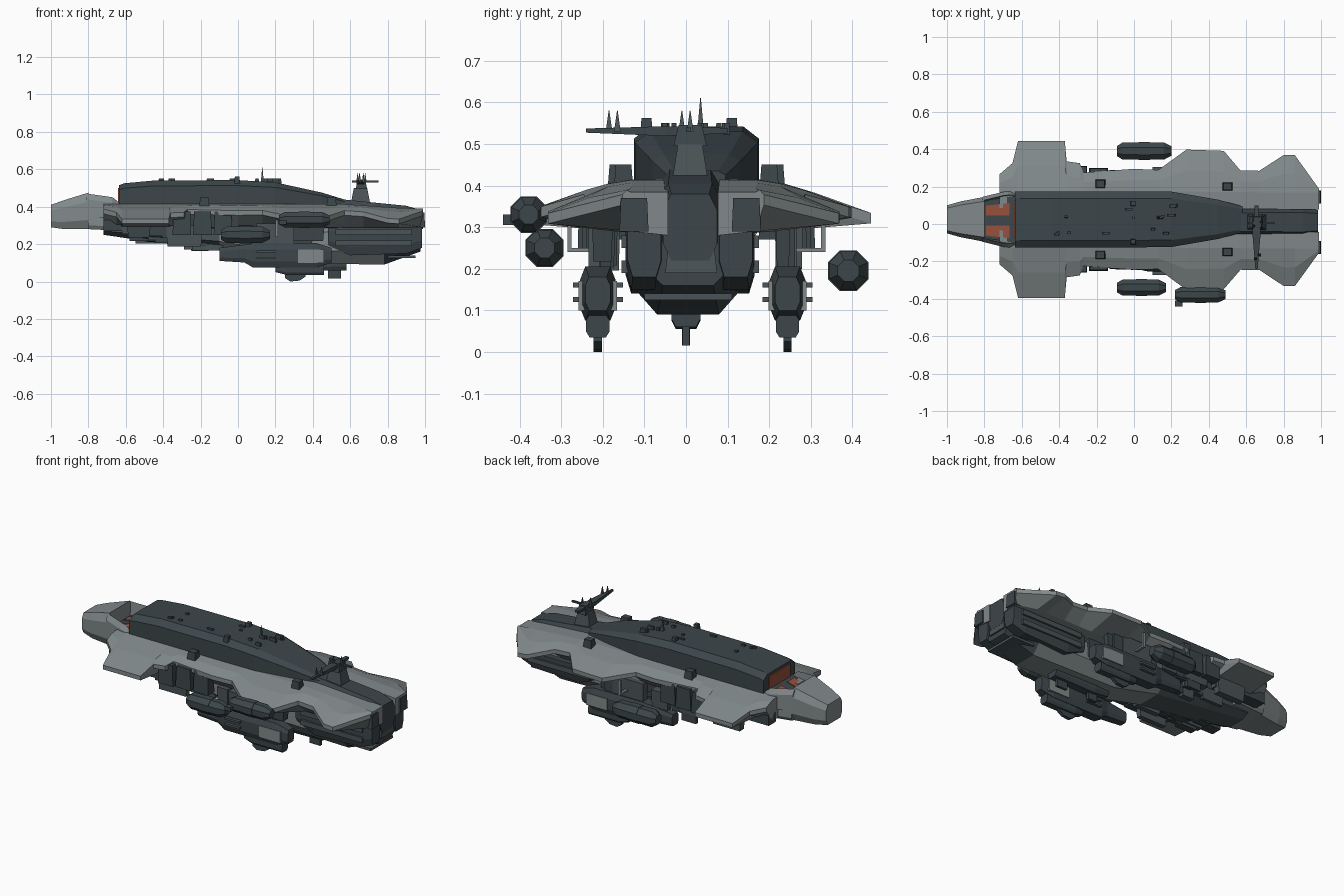
import bpy, bmesh, math, random

random.seed(4)
default_cube = bpy.data.objects.get("Cube")
if default_cube:
    bpy.data.objects.remove(default_cube, do_unlink=True)

MID = 0.025  # centre line of the ship in y
SIDES = ((1, "left"), (-1, "right"))


def material(name, colour):
    mat = bpy.data.materials.new(name)
    mat.use_nodes = True
    mat.diffuse_color = (*colour, 1)
    shader = next(n for n in mat.node_tree.nodes if n.type == "BSDF_PRINCIPLED")
    shader.inputs["Base Color"].default_value = (*colour, 1)
    shader.inputs["Roughness"].default_value = 0.8
    return mat


LIGHT = material("pale_grey_armour", (0.22, 0.25, 0.255))
DARK = material("dark_slate", (0.045, 0.061, 0.068))
STEEL = material("steel_grey", (0.07, 0.088, 0.095))
ORANGE = material("rust_orange", (0.3, 0.08, 0.045))


def loft(name, rings, mat):
    """Skin a list of rings of 3D points and cap both ends."""
    bm = bmesh.new()
    loops = [[bm.verts.new(p) for p in ring] for ring in rings]
    count = len(loops[0])
    for a, b in zip(loops, loops[1:]):
        for i in range(count):
            j = (i + 1) % count
            bm.faces.new((a[i], a[j], b[j], b[i]))
    bm.faces.new(loops[0])
    bm.faces.new(loops[-1])
    bmesh.ops.recalc_face_normals(bm, faces=bm.faces)
    mesh = bpy.data.meshes.new(name)
    bm.to_mesh(mesh)
    bm.free()
    mesh.materials.append(mat)
    obj = bpy.data.objects.new(name, mesh)
    bpy.context.collection.objects.link(obj)
    return obj


def hull(name, stations, mat, y=MID, flat=0.7, top_cut=0.25, low_cut=0.25):
    """Chamfered body along x from (x, half width, low, high) stations."""
    rings = []
    for x, half, low, high in stations:
        tall = high - low
        side = [(half * flat, low), (half, low + tall * low_cut),
                (half, high - tall * top_cut), (half * flat, high)]
        outline = side + [(-a, b) for a, b in reversed(side)]
        rings.append([(x, y + a, b) for a, b in outline])
    return loft(name, rings, mat)


def box(name, x, y, z, mat, taper=1.0):
    """Box from three (min, max) ranges, its top scaled by taper."""
    cx, cy = sum(x) / 2, sum(y) / 2
    rings = []
    for height, s in ((z[0], 1), (z[1], taper)):
        rings.append([(cx + (a - cx) * s, cy + (b - cy) * s, height)
                      for a, b in ((x[0], y[0]), (x[1], y[0]), (x[1], y[1]), (x[0], y[1]))])
    return loft(name, rings, mat)


def pod(name, x, y, z, radius):
    """Octagonal pod with tapered ends and a band round the middle."""
    def ring(px, r):
        return [(px, y + r * math.cos(a), z + r * math.sin(a))
                for a in (math.tau * (i + 0.5) / 8 for i in range(8))]
    a, b = x
    loft(name, [ring(a, radius * 0.6), ring(a + 0.03, radius),
                ring(b - 0.04, radius), ring(b, radius * 0.55)], DARK)
    middle = (a + b) / 2
    loft(name + "_band", [ring(middle - 0.03, radius * 1.06),
                          ring(middle + 0.03, radius * 1.06)], DARK)


def spike(name, x, y, z, height, width=0.008):
    box(name, (x - width, x + width), (y - width, y + width), (z, z + height), STEEL, 0.1)


# Nose with side walls around the cockpit
hull("nose", [(-1, 0.075, 0.29, 0.41), (-0.93, 0.095, 0.28, 0.435),
              (-0.8, 0.12, 0.28, 0.475)], LIGHT, flat=0.8)
hull("nose_base", [(-0.8, 0.12, 0.28, 0.36), (-0.6, 0.15, 0.27, 0.36)], LIGHT, flat=0.9)
for side, label in SIDES:
    wall = [(-0.81, 0.12, 0.47), (-0.7, 0.147, 0.455), (-0.67, 0.15, 0.45), (-0.62, 0.15, 0.41)]
    loft("cockpit_wall_" + label, [[(x, MID + side * w, 0.34), (x, MID + side * w, z - 0.03),
                                    (x, MID + side * (w - 0.02), z),
                                    (x, MID + side * (w - 0.03), 0.34)]
                                   for x, w, z in wall], LIGHT)


# Sunken cockpit deck, rising towards the stern, with two windows
def slope(x):
    return 0.385 + (x + 0.8) * 0.25


loft("cockpit_deck", [[(x, MID + w, 0.35), (x, MID + w, slope(x)),
                       (x, MID - w, slope(x)), (x, MID - w, 0.35)]
                      for x, w in ((-0.8, 0.1), (-0.61, 0.13))], DARK)
for side, label in SIDES:
    rings = []
    for x, outer in ((-0.79, 0.08), (-0.665, 0.094)):
        a, b = 0.018 + side * 0.027, 0.018 + side * outer
        top, low = slope(x) + 0.005, slope(x) - 0.002
        rings.append([(x, a, top), (x, b, top), (x, b, low), (x, a, low)])
    loft("cockpit_window_" + label, rings, ORANGE)

# Long raised superstructure and the spine behind it
hull("superstructure", [(-0.635, 0.15, 0.37, 0.515), (-0.61, 0.15, 0.38, 0.525),
                        (-0.45, 0.15, 0.38, 0.54), (0, 0.15, 0.38, 0.542), (0.2, 0.148, 0.38, 0.53),
                        (0.45, 0.105, 0.38, 0.475), (0.58, 0.07, 0.38, 0.435)], DARK,
     flat=0.75, top_cut=0.18, low_cut=0.1)
box("bridge_window", (-0.641, -0.634), (MID - 0.1, MID + 0.1), (0.425, 0.5), ORANGE)
hull("stern_spine", [(0.55, 0.07, 0.3, 0.44), (0.9, 0.075, 0.25, 0.405),
                     (0.985, 0.065, 0.22, 0.38)], DARK, y=0.01)
for i in range(14):  # roof fittings
    x, y = random.uniform(-0.55, 0.25), MID + random.uniform(-0.1, 0.1)
    long = random.uniform(0.01, 0.05)
    box(f"roof_fitting_{i}", (x, x + long), (y, y + 0.015), (0.52, 0.55), DARK, 0.8)

# Stepped armour wings, one station per change in width
STATIONS = [(-0.72, 0.24), (-0.65, 0.3), (-0.62, 0.42), (-0.37, 0.42), (-0.36, 0.31),
            (-0.29, 0.3), (-0.27, 0.25), (0, 0.27), (0.13, 0.265), (0.28, 0.375),
            (0.48, 0.37), (0.57, 0.265), (0.67, 0.265), (0.8, 0.35), (0.86, 0.35), (0.99, 0.17)]
for side, label in SIDES:
    rings = []
    for x, w in STATIONS:
        root = 0.415 - max(0, x - 0.55) * 0.07
        middle = (w + 0.15) / 2
        edge = root - (w - 0.15) * 0.3
        outline = [(0.06, root), (0.15, root), (middle, (root + edge) / 2 + 0.008), (w, edge),
                   (w, edge - 0.025), (0.19 if w > 0.2 else 0.15, 0.29), (0.06, 0.28)]
        rings.append([(x, MID - 0.008 * max(x, 0) + side * a, b) for a, b in outline])
    loft("armour_wing_" + label, rings, LIGHT)

# Lower hull with a pale belly, dark stern and keel
hull("forward_belly", [(-0.72, 0.1, 0.25, 0.32), (-0.45, 0.13, 0.21, 0.32),
                       (-0.1, 0.135, 0.17, 0.32)], STEEL, y=0.005, flat=0.55, low_cut=0.3)
hull("belly", [(-0.1, 0.135, 0.17, 0.32), (0.2, 0.135, 0.1, 0.32), (0.78, 0.135, 0.09, 0.32)],
     LIGHT, y=0.005, flat=0.55, low_cut=0.3)
hull("stern_hull", [(0.78, 0.135, 0.09, 0.32), (0.975, 0.11, 0.16, 0.32)],
     DARK, y=0.005, flat=0.55, low_cut=0.3)
hull("keel_block", [(0.2, 0.025, 0.07, 0.14), (0.3, 0.035, 0.055, 0.14),
                    (0.58, 0.035, 0.06, 0.14)], DARK, y=0)
box("keel_nub", (0.27, 0.33), (-0.01, 0.01), (0.015, 0.09), DARK)
box("keel_fin", (0.48, 0.55), (-0.008, 0.008), (0.015, 0.09), DARK)

# Stern engine housings, side plates and end blocks
for side, label in SIDES:
    hull("engine_housing_" + label, [(0.48, 0.04, 0.19, 0.3), (0.6, 0.045, 0.14, 0.32),
                                     (0.9, 0.045, 0.15, 0.34), (0.985, 0.04, 0.18, 0.34)],
         DARK, y=0.01 + side * 0.11)
    y = 0.01 + side * 0.157
    for i, z in enumerate((0.19, 0.25)):
        box(f"engine_rail_{label}_{i}", (0.52, 0.93), (y - 0.008, y + 0.008), (z, z + 0.03), STEEL)
    y = 0.01 + side * 0.135
    box("stern_end_block_" + label, (0.93, 1), (y - 0.035, y + 0.035), (0.29, 0.37), DARK, 0.9)
box("stern_plate", (0.93, 0.985), (-0.05, 0.075), (0.19, 0.3), STEEL, 0.8)
box("stern_lower_lip", (0.8, 0.95), (-0.1, 0.11), (0.125, 0.14), STEEL)

# Hanging weapon pylons with fins
for side, label in SIDES:
    y = 0.016 + side * 0.228
    box("pylon_strut_" + label, (0.1, 0.3), (y - 0.022, y + 0.022), (0.18, 0.31), STEEL)
    hull("pylon_body_" + label, [(0.02, 0.03, 0.11, 0.19), (0.08, 0.043, 0.075, 0.205),
                                 (0.42, 0.043, 0.075, 0.205), (0.5, 0.03, 0.1, 0.18)], DARK, y=y)
    hull("pylon_nose_" + label, [(-0.1, 0.03, 0.11, 0.18), (0.06, 0.035, 0.1, 0.2)], DARK, y=y)
    box("pylon_panel_" + label, (0.32, 0.46), (y - 0.046, y + 0.046), (0.1, 0.17), LIGHT)
    hull("pylon_foot_" + label, [(0.2, 0.018, 0.05, 0.09), (0.26, 0.028, 0.035, 0.09),
                                 (0.46, 0.028, 0.035, 0.09)], DARK, y=y)
    loft("pylon_fin_" + label, [[(x, y - 0.01, 0.04), (x, y + 0.01, 0.04),
                                 (x, y + 0.01, z), (x, y - 0.01, z)]
                                for x, z in ((0.25, 0.02), (0.28, 0), (0.33, 0.005), (0.36, 0.025))], DARK)
    for i, z in enumerate((0.12, 0.155)):
        box(f"pylon_vane_{label}_{i}", (0.1, 0.2), (y - 0.06, y + 0.06), (z, z + 0.012), STEEL)

# Outrigger pods on thin brackets
pod("pod_left", (-0.09, 0.2), 0.39, 0.195, 0.05)
pod("pod_right_front", (-0.09, 0.17), -0.34, 0.25, 0.047)
pod("pod_right_rear", (0.22, 0.49), -0.378, 0.33, 0.045)
box("pod_gun", (0.22, 0.26), (-0.44, -0.41), (0.305, 0.33), DARK)
for side, label in SIDES:
    a, b, c = MID + side * 0.2, MID + side * 0.3, MID + side * 0.31
    box("bracket_arm_" + label, (0.2, 0.215), sorted((a, c)), (0.24, 0.25), LIGHT)
    box("bracket_post_" + label, (0.2, 0.215), sorted((b, c)), (0.24, 0.33), LIGHT)

# Machinery in the wing notches and along the underside
for side, label in SIDES:
    for i, x in enumerate((-0.35, -0.24, -0.13)):
        y = MID + side * (0.255 - 0.01 * i)
        box(f"notch_block_{label}_{i}", (x, x + 0.1), (y - 0.03, y + 0.03), (0.25, 0.375), DARK, 0.9)
    box("front_thruster_" + label, (-0.72, -0.55), sorted((MID + side * 0.15, MID + side * 0.22)),
        (0.27, 0.33), DARK)
    for i in range(24):
        x = random.uniform(-0.62, 0.35)
        inner = i % 2 == 0
        y = MID + side * (random.uniform(0.09, 0.12) if inner else random.uniform(0.205, 0.23))
        long, wide = random.uniform(0.05, 0.18), random.uniform(0.01, 0.025)
        low = random.uniform(0.2, 0.26) - 0.04 * (x > -0.4)
        box(f"underside_block_{label}_{i}", (x, x + long), (y - wide, y + wide), (low, 0.3),
            random.choice((DARK, DARK, STEEL)), 1.1)

# Turrets on the wings
for i, (x, y) in enumerate(((-0.18, 0.215), (-0.18, -0.165), (0.5, 0.2), (0.5, -0.15))):
    box(f"turret_{i}", (x - 0.03, x + 0.03), (y - 0.025, y + 0.025), (0.37, 0.45), DARK, 0.75)

# Mast tower with cross arms and aerials
box("mast_tower", (0.6, 0.71), (-0.035, 0.055), (0.4, 0.5), STEEL, 0.65)
box("mast_head", (0.63, 0.69), (-0.03, 0.05), (0.495, 0.545), DARK, 0.7)
loft("mast_long_arm", [[(0.655 - w, y, 0.53 - w / 2), (0.655 + w, y, 0.53 - w / 2),
                        (0.655 + w, y, 0.535 + w / 3), (0.655 - w, y, 0.535 + w / 3)]
                       for y, w in ((-0.24, 0.006), (-0.05, 0.022), (0.1, 0.01))], DARK)
box("mast_cross_arm", (0.61, 0.75), (0, 0.012), (0.53, 0.54), DARK)
for i, (x, y) in enumerate(((0.65, -0.185), (0.67, -0.165), (0.64, -0.01), (0.68, 0.01))):
    spike(f"mast_aerial_{i}", x, y, 0.53, 0.05)
spike("roof_aerial", 0.13, 0.035, 0.53, 0.08)
for y in (-0.095, 0.11):
    box("roof_sensor", (-0.02, 0.01), (y - 0.015, y + 0.015), (0.525, 0.562), DARK, 0.8)
